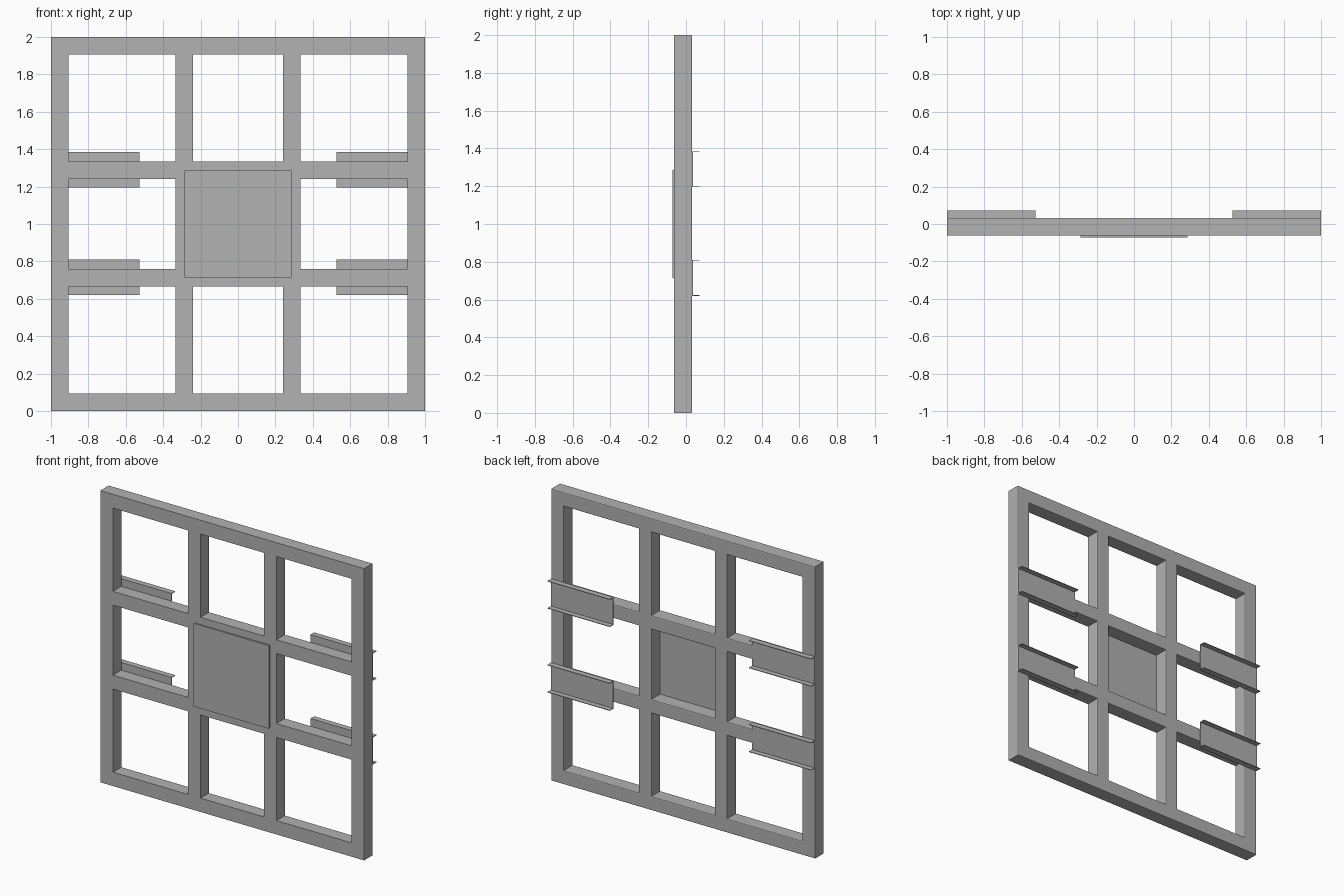
import bpy
import bmesh

if "Cube" in bpy.data.objects:
    bpy.data.objects.remove(bpy.data.objects["Cube"], do_unlink=True)

GREY = (0.445, 0.445, 0.445, 1.0)
metal = bpy.data.materials.new("plain_grey")
metal.use_nodes = True
metal.diffuse_color = GREY
metal.node_tree.nodes["Principled BSDF"].inputs["Base Color"].default_value = GREY

FRONT, BACK = -0.0625, 0.0325    # frame depth
DEPTH = 0.0725                   # overall half depth
BAR = 0.095                      # bar width


def add_object(name, bm):
    bmesh.ops.recalc_face_normals(bm, faces=bm.faces)
    mesh = bpy.data.meshes.new(name)
    bm.to_mesh(mesh)
    bm.free()
    mesh.materials.append(metal)
    obj = bpy.data.objects.new(name, mesh)
    bpy.context.collection.objects.link(obj)
    return obj


def extrude(bm, faces, offset):
    new = bmesh.ops.extrude_face_region(bm, geom=faces)["geom"]
    verts = [v for v in new if isinstance(v, bmesh.types.BMVert)]
    bmesh.ops.translate(bm, verts=verts, vec=offset)


def profile_object(name, points, offset):
    bm = bmesh.new()
    face = bm.faces.new([bm.verts.new(p) for p in points])
    extrude(bm, [face], offset)
    return add_object(name, bm)


# Lattice frame: a grid of bars with nine open cells
def build_frame():
    half = [0.24, 0.24 + BAR, 1 - BAR, 1]
    lines = [-v for v in reversed(half)] + half
    cells = len(lines) - 1
    bm = bmesh.new()
    grid = [[bm.verts.new((x, FRONT, z + 1)) for z in lines] for x in lines]
    for i in range(cells):
        for j in range(cells):
            if i % 2 == 0 or j % 2 == 0:
                bm.faces.new((grid[i][j], grid[i + 1][j],
                              grid[i + 1][j + 1], grid[i][j + 1]))
    extrude(bm, bm.faces[:], (0, BACK - FRONT, 0))
    bmesh.ops.recalc_face_normals(bm, faces=bm.faces)
    bmesh.ops.dissolve_limit(bm, angle_limit=0.01, verts=bm.verts[:],
                             edges=bm.edges[:])
    # softened rear edges
    rear = [e for e in bm.edges
            if all(v.co.y > BACK - 0.001 for v in e.verts)
            and len(e.link_faces) == 2 and e.calc_face_angle() > 1]
    bmesh.ops.bevel(bm, geom=rear, offset=0.006, segments=2, profile=0.5,
                    affect='EDGES')
    return add_object("lattice_frame", bm)


build_frame()

# Square plate over the middle cell
S = 0.285
profile_object("centre_panel",
               [(-S, FRONT, 1 - S), (S, FRONT, 1 - S),
                (S, FRONT, 1 + S), (-S, FRONT, 1 + S)],
               (0, -DEPTH - FRONT, 0))

# Four thin rear channels with flanges pointing backwards
T, H = 0.004, 0.095
CHANNEL = [(BACK, -H), (DEPTH, -H), (DEPTH, -H + T), (BACK + T, -H + T),
           (BACK + T, H - T), (DEPTH, H - T), (DEPTH, H), (BACK, H)]
for side, sign in (("left", 1), ("right", -1)):
    for level, z in (("lower", 0.715), ("upper", 1.29)):
        profile_object(f"{side}_{level}_channel",
                       [(sign * 0.527, y, z + dz) for y, dz in CHANNEL],
                       (sign * 0.473, 0, 0))
